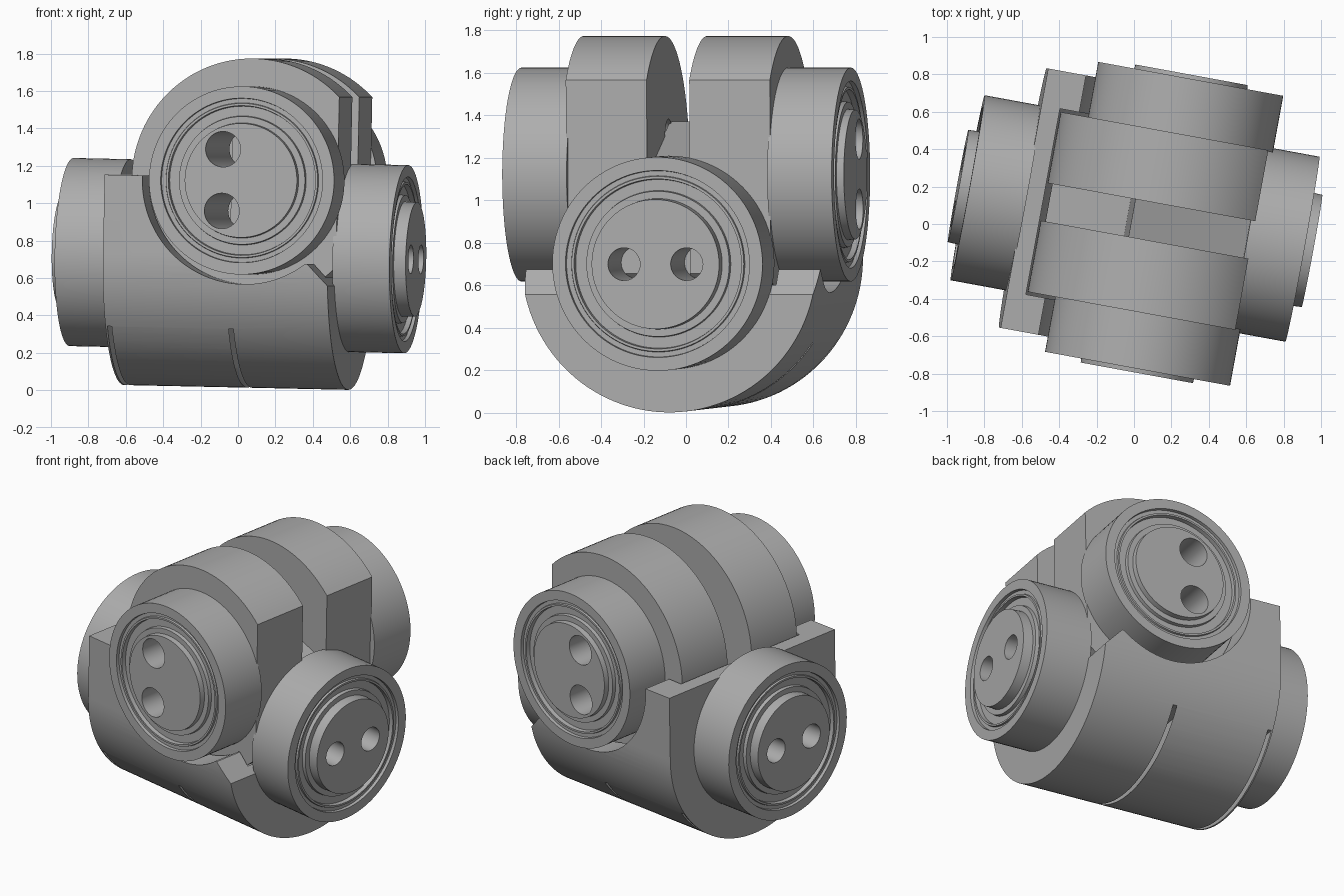
import bpy, bmesh, math
from mathutils import Matrix, Vector

cube = bpy.data.objects.get("Cube")
if cube:
    bpy.data.objects.remove(cube, do_unlink=True)

steel = bpy.data.materials.new("grey_steel")
steel.use_nodes = True
GREY = (0.42, 0.42, 0.42, 1)
steel.diffuse_color = GREY
steel.node_tree.nodes["Principled BSDF"].inputs["Base Color"].default_value = GREY

# Whole joint is turned about z and slightly tilted
LOW, HIGH = 0.72, 1.125          # axle heights
MID_U, MID_V = 0.15, 0.03        # axle offsets
PLACE = (Matrix.Translation((0, 0, LOW)) @ Matrix.Rotation(math.radians(-10.4), 4, 'Z')
         @ Matrix.Rotation(math.radians(1.2), 4, 'Y') @ Matrix.Translation((0, 0, -LOW)))


def make(name, bm):
    bmesh.ops.recalc_face_normals(bm, faces=bm.faces)
    mesh = bpy.data.meshes.new(name)
    bm.to_mesh(mesh)
    bm.free()
    mesh.materials.append(steel)
    ob = bpy.data.objects.new(name, mesh)
    bpy.context.collection.objects.link(ob)
    return ob


def lathe(name, axis, profile, seg=96):
    """Revolve (distance, radius) pairs about the lower 'u' or upper 'v' axle."""
    bm = bmesh.new()
    rings = []
    for t, r in profile:
        ring = []
        for i in range(seg):
            a = math.tau * i / seg
            c, s = r * math.cos(a), r * math.sin(a)
            p = (t, MID_V + c, LOW + s) if axis == 'u' else (MID_U + c, t, HIGH + s)
            ring.append(bm.verts.new(p))
        rings.append(ring)
    for lo, hi in zip(rings, rings[1:]):
        for i in range(seg):
            j = (i + 1) % seg
            bm.faces.new((lo[i], lo[j], hi[j], hi[i]))
    bm.faces.new(rings[0])
    bm.faces.new(rings[-1])
    return make(name, bm)


def prism(name, axis, outline, start, end):
    """Extrude an outline along u (outline is v,z) or along v (outline is u,z)."""
    bm = bmesh.new()
    pts = [(start, a, b) if axis == 'u' else (a, start, b) for a, b in outline]
    face = bm.faces.new([bm.verts.new(p) for p in pts])
    new = bmesh.ops.extrude_face_region(bm, geom=[face])["geom"]
    move = Vector((end - start, 0, 0) if axis == 'u' else (0, end - start, 0))
    bmesh.ops.translate(bm, vec=move, verts=[g for g in new if isinstance(g, bmesh.types.BMVert)])
    return make(name, bm)


def box(name, u0, u1, v0, v1, z0, z1):
    return prism(name, 'v', [(u0, z0), (u1, z0), (u1, z1), (u0, z1)], v0, v1)


def cut(ob, *cutters):
    for c in cutters:
        mod = ob.modifiers.new("cut", 'BOOLEAN')
        mod.operation, mod.solver, mod.object = 'DIFFERENCE', 'EXACT', c
        bpy.context.view_layer.objects.active = ob
        bpy.ops.object.modifier_apply(modifier=mod.name)


def arc(cu, cz, r, a0, a1, n=64):
    return [(cu + r * math.cos(math.radians(a0 + (a1 - a0) * i / n)),
             cz + r * math.sin(math.radians(a0 + (a1 - a0) * i / n))) for i in range(n + 1)]


cutters = []


def tool(ob):
    cutters.append(ob)
    return ob


# Lower yoke: U section with a saddle for the upper axle
R = 0.705
section = arc(MID_V, LOW, R, 180, 360) + [(MID_V + R, 1.14), (MID_V - R, 1.14)]
yoke = prism("lower_yoke", 'u', section, -0.61, 0.61)
saddle = tool(lathe("saddle_cutter", 'v', [(-1, 0.555), (1, 0.555)]))
clearance = tool(lathe("slab_cutter", 'v', [(-0.475, 0.66), (0.535, 0.66)]))
low_side = tool(prism("low_side_cutter", 'v',
                      [(0.2, 0.685), (0.5, 0.685), (0.625, 0.555), (0.8, 0.555), (0.8, 1.5), (0.2, 1.5)], -1, 1))
window = tool(box("window_cutter", -0.49, -0.03, -0.35, 0.41, 0.2, 0.9))
# Flared notch across the underside
notch = tool(lathe("notch_cutter", 'u', [(-0.6, 0.75), (-0.52, 0.6), (-0.52, 0.1),
                                         (0, 0.1), (0, 0.6), (0.085, 0.75)]))
above = box("notch_limit", -1, 1, -1, 1, 0.33, 2)
cutters.append(above)
cut(notch, above)
cut(yoke, saddle, clearance, low_side, window, notch)

# Wedge-topped link between the slabs
link = prism("centre_link", 'v', [(-0.03, 0.4), (0.6, 0.6), (0.6, 1.13), (-0.03, 1.37)], -0.08, 0.14)


def end_profile(inner, outer, tip):
    """Bearing with stepped races and a shaft end in the middle."""
    return [(inner, 0.503), (outer, 0.503), (outer, 0.44), (outer - 0.02, 0.438), (outer - 0.02, 0.415),
            (outer - 0.008, 0.412), (outer - 0.008, 0.4), (outer - 0.035, 0.397), (outer - 0.035, 0.345),
            (outer - 0.012, 0.342), (outer - 0.012, 0.308), (tip, 0.305)]


# Pin holes
across = [tool(lathe("pin_cutter", 'v', [(-1, 0.095), (1, 0.095)], 40)) for _ in range(2)]
along = [tool(lathe("pin_cutter", 'u', [(-1.2, 0.077), (1.2, 0.077)], 40)) for _ in range(2)]
for side, a, b in zip((-1, 1), across, along):
    a.data.transform(Matrix.Translation((-0.1, 0, side * 0.165)))
    b.data.transform(Matrix.Translation((0, side * 0.15, 0)))

# Lower and upper bearings
parts = [yoke, link]
for side, lower, upper in ((-1, "right_bearing", "front_bearing"), (1, "left_bearing", "back_bearing")):
    ob = lathe(lower, 'u', [(side * t, r) for t, r in end_profile(0.6, 0.91, 0.962)])
    cut(ob, *along)
    parts.append(ob)
    ob = lathe(upper, 'v', [(MID_V + side * t, r) for t, r in end_profile(0.48, 0.788, 0.81)])
    cut(ob, *across)
    parts.append(ob)

# Upper slabs: discs with one flat side
flat = math.degrees(math.acos(0.467 / 0.652))
for name, v0, v1 in (("front_slab", -0.459, -0.072), ("back_slab", 0.132, 0.518)):
    ob = prism(name, 'v', arc(MID_U, HIGH, 0.652, flat, 360 - flat, 96), v0, v1)
    cut(ob, *across)
    parts.append(ob)

for c in cutters:
    bpy.data.objects.remove(c, do_unlink=True)

# Final placing and shading
for ob in parts:
    ob.data.transform(PLACE)
    bpy.ops.object.select_all(action='DESELECT')
    ob.select_set(True)
    bpy.context.view_layer.objects.active = ob
    bpy.ops.object.shade_smooth_by_angle(angle=math.radians(25))
